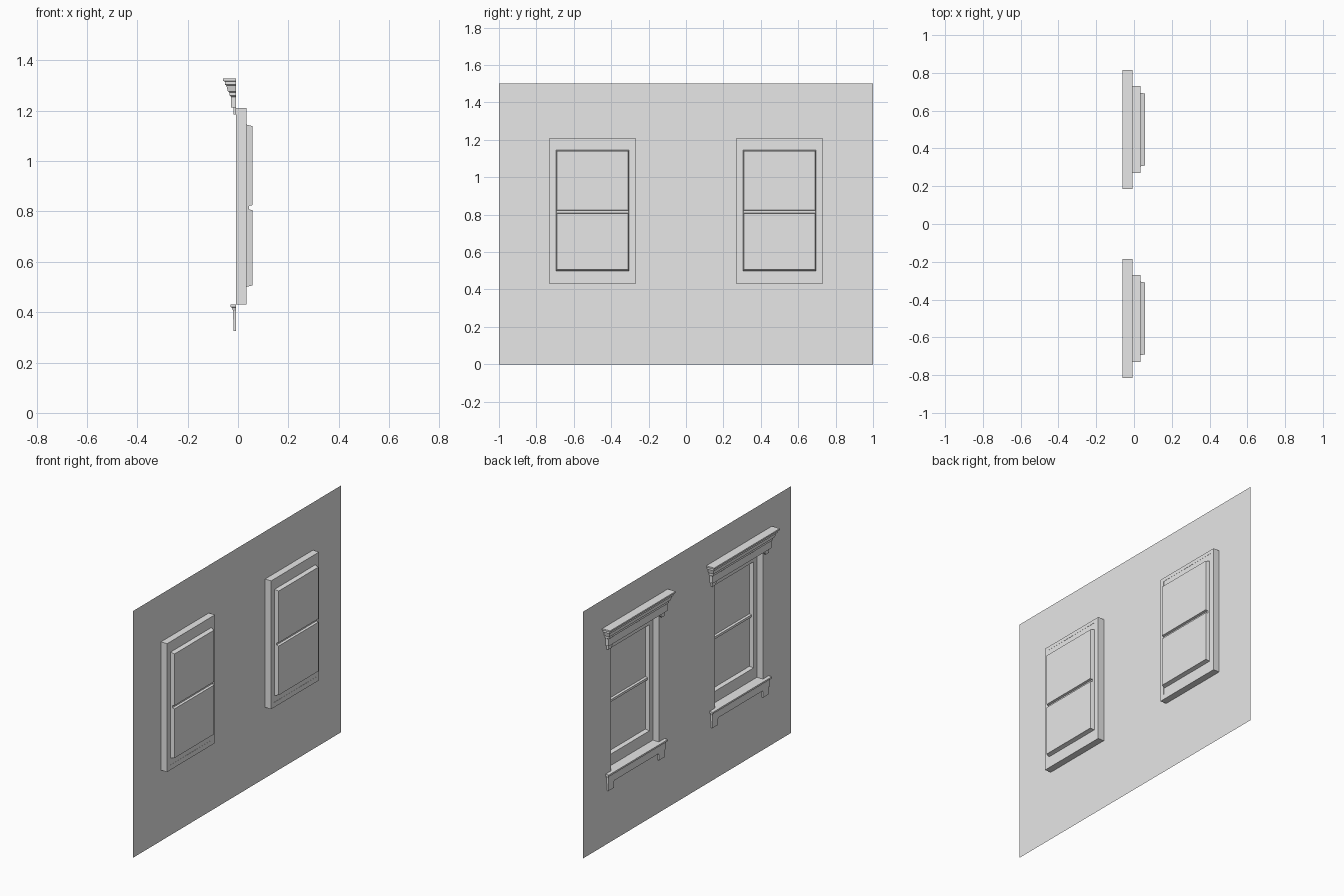
import bpy
import bmesh

cube = bpy.data.objects.get("Cube")
if cube:
    bpy.data.objects.remove(cube)

WALL = -0.007           # plane of the wall; the facade faces -x
WINDOWS = {"right": -0.5, "left": 0.5}
HALF = 0.23             # half width of an opening
SILL_Z, HEAD_Z = 0.43, 1.21

grey = bpy.data.materials.new("plain_grey")
grey.use_nodes = True
grey.diffuse_color = (0.8, 0.8, 0.8, 1)
grey.node_tree.nodes["Principled BSDF"].inputs["Base Color"].default_value = (0.8, 0.8, 0.8, 1)


def finish(name, bm, y=0.0, solid=True):
    bmesh.ops.remove_doubles(bm, verts=bm.verts, dist=1e-5)
    if solid:
        bmesh.ops.recalc_face_normals(bm, faces=bm.faces)
    mesh = bpy.data.meshes.new(name)
    bm.to_mesh(mesh)
    bm.free()
    mesh.materials.append(grey)
    obj = bpy.data.objects.new(name, mesh)
    obj.location.y = y
    bpy.context.collection.objects.link(obj)
    return obj


def loft(bm, rings, cap_first=False, cap_last=False):
    """Bridge successive rings of points with quads."""
    loops = [[bm.verts.new(p) for p in ring] for ring in rings]
    for a, b in zip(loops, loops[1:]):
        n = len(a)
        for i in range(n):
            j = (i + 1) % n
            bm.faces.new((a[i], a[j], b[j], b[i]))
    if cap_first:
        bm.faces.new(loops[0])
    if cap_last:
        bm.faces.new(loops[-1])


def pane_ring(x, half, z0, z1):
    return [(x, -half, z0), (x, half, z0), (x, half, z1), (x, -half, z1)]


def sheet(bm, x, ys, zs, is_hole):
    """Flat sheet of rectangles in the plane x, leaving out the holes."""
    for i, (y0, y1) in enumerate(zip(ys, ys[1:])):
        for k, (z0, z1) in enumerate(zip(zs, zs[1:])):
            if not is_hole(i, k):
                corners = [(x, y0, z0), (x, y0, z1), (x, y1, z1), (x, y1, z0)]
                bm.faces.new([bm.verts.new(c) for c in corners])


def moulding(name, profile, y):
    """Stack of (x, z) steps whose ends return to the wall with mitres."""
    bm = bmesh.new()
    rings = []
    for x, z in profile:
        half = 0.262 + WALL - x
        rings.append([(WALL, -half, z), (x, -half, z), (x, half, z), (WALL, half, z)])
    loft(bm, rings, True, True)
    finish(name, bm, y)


def plate(name, outline, x, y):
    """Board on the wall with a (y, z) outline, reaching out to x."""
    bm = bmesh.new()
    loft(bm, [[(d, py, pz) for py, pz in outline] for d in (WALL, x)], True, True)
    finish(name, bm, y)


# Wall with two openings
bm = bmesh.new()
edges = [-1, -0.5 - HALF, -0.5 + HALF, 0.5 - HALF, 0.5 + HALF, 1]
sheet(bm, WALL, edges, [0, SILL_Z, HEAD_Z, 1.5], lambda i, k: k == 1 and i in (1, 3))
finish("wall", bm, solid=False)

CORNICE = [(-0.027, 1.212), (-0.027, 1.255), (-0.033, 1.26), (-0.033, 1.272),
           (-0.040, 1.276), (-0.046, 1.300), (-0.052, 1.303), (-0.052, 1.316),
           (-0.060, 1.318), (-0.060, 1.327)]
SILL = [(-0.020, 0.37), (-0.020, 0.405), (-0.024, 0.418), (-0.029, 0.42), (-0.029, 0.43)]

for side, y in WINDOWS.items():
    # Reveal and the stepped frame behind it
    bm = bmesh.new()
    loft(bm, [pane_ring(WALL, HALF, SILL_Z, HEAD_Z),
              pane_ring(0.034, HALF, SILL_Z, HEAD_Z),
              pane_ring(0.034, 0.202, 0.46, 1.188),
              pane_ring(0.033, 0.202, 0.46, 1.188),
              pane_ring(0.033, 0.195, 0.50, 1.145),
              pane_ring(0.044, 0.193, 0.503, 1.142)])
    finish(side + "_window_frame", bm, y, solid=False)

    # Meeting rail between the two sashes
    bm = bmesh.new()
    loft(bm, [pane_ring(0.044, 0.193, 0.808, 0.822)], cap_last=True)
    finish(side + "_meeting_rail", bm, y, solid=False)

    # Shallow sash pans holding the panes
    for part, z0, z1 in (("lower", 0.503, 0.808), ("upper", 0.822, 1.142)):
        bm = bmesh.new()
        loft(bm, [pane_ring(0.044, 0.193, z0, z1),
                  pane_ring(0.057, 0.190, z0 + 0.003, z1 - 0.003)], cap_last=True)
        finish(side + "_" + part + "_sash", bm, y, solid=False)

    # Cornice with small hanging brackets, and sill with a footed apron
    moulding(side + "_cornice", CORNICE, y)
    moulding(side + "_sill", SILL, y)
    for s, end in ((-1, "near"), (1, "far")):
        bracket = [(0.232, 1.215), (0.232, 1.198), (0.242, 1.185), (0.272, 1.185), (0.272, 1.215)]
        plate(side + "_" + end + "_bracket", [(s * a, b) for a, b in bracket], -0.018, y)
        foot = [(0.205, 0.372), (0.217, 0.36), (0.217, 0.325), (0.270, 0.325), (0.270, 0.372)]
        plate(side + "_" + end + "_apron_foot", [(s * a, b) for a, b in foot], -0.017, y)
